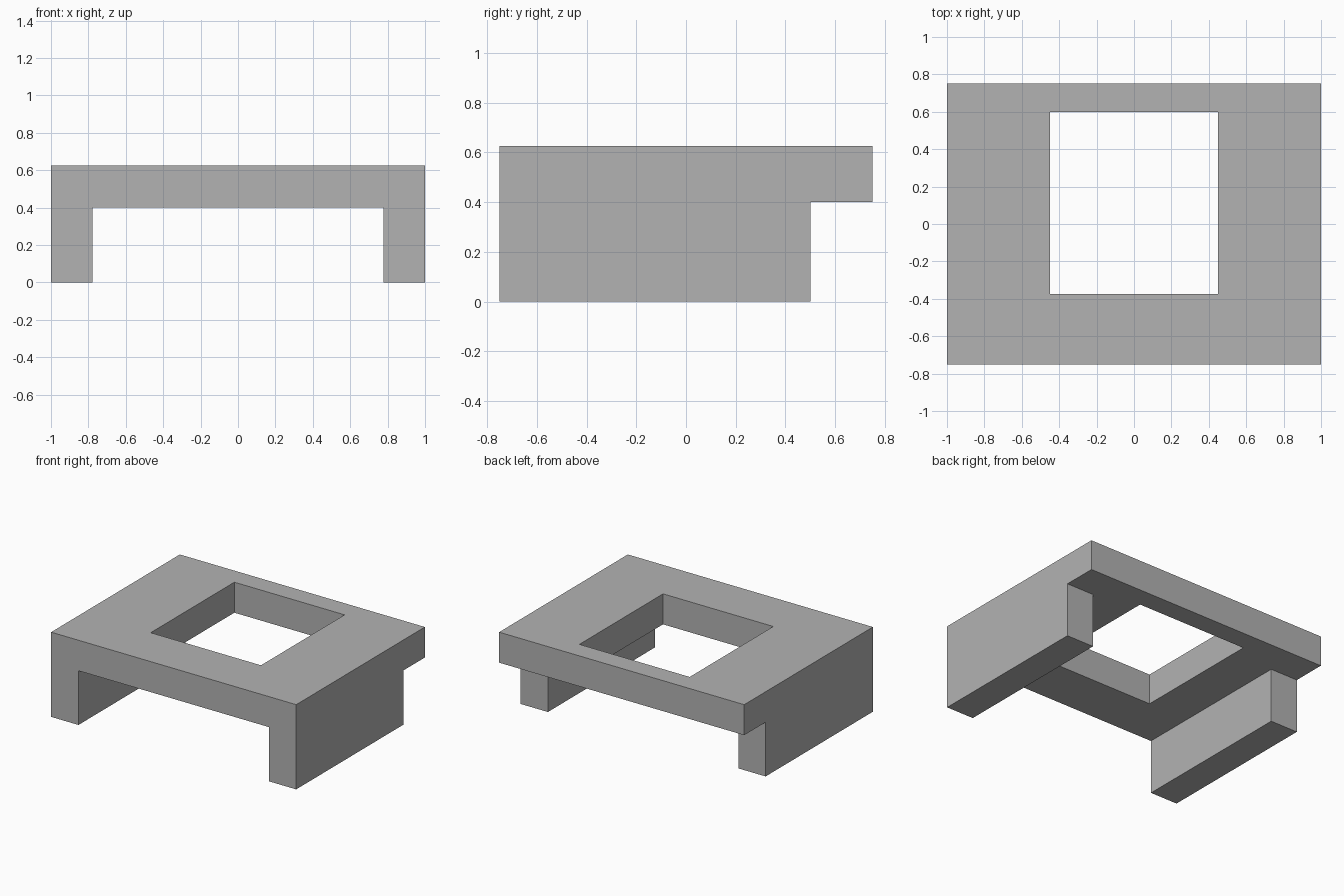
import bpy
import bmesh

cube = bpy.data.objects.get("Cube")
if cube:
    bpy.data.objects.remove(cube, do_unlink=True)

WIDTH, DEPTH, HEIGHT = 1.0, 0.75, 0.625   # half width, half depth, full height
LEG_INNER, LEG_BACK, SLAB_BOTTOM = 0.777, 0.5, 0.4
OUT = 1.2                                 # cutters overshoot the body


def material(name, colour):
    mat = bpy.data.materials.new(name)
    mat.use_nodes = True
    mat.diffuse_color = colour
    mat.node_tree.nodes["Principled BSDF"].inputs["Base Color"].default_value = colour
    return mat


def prism(name, outline, bottom, top):
    """Extrude a plan outline upwards into a closed solid."""
    bm = bmesh.new()
    base = bm.faces.new([bm.verts.new((x, y, bottom)) for x, y in outline])
    side = bmesh.ops.extrude_face_region(bm, geom=[base])["geom"]
    moved = [v for v in side if isinstance(v, bmesh.types.BMVert)]
    bmesh.ops.translate(bm, verts=moved, vec=(0, 0, top - bottom))
    bmesh.ops.recalc_face_normals(bm, faces=bm.faces)
    mesh = bpy.data.meshes.new(name)
    bm.to_mesh(mesh)
    bm.free()
    obj = bpy.data.objects.new(name, mesh)
    bpy.context.collection.objects.link(obj)
    return obj


def rectangle(x, front, back):
    return [(-x, front), (x, front), (x, back), (-x, back)]


def carve(body, cutter):
    """Subtract the cutter from the body, then discard it."""
    cutter.hide_render = True
    mod = body.modifiers.new("carve", "BOOLEAN")
    mod.operation = "DIFFERENCE"
    mod.solver = "EXACT"
    mod.object = cutter
    bpy.context.view_layer.objects.active = body
    bpy.ops.object.modifier_apply(modifier=mod.name)
    bpy.data.objects.remove(cutter, do_unlink=True)


# Solid block for the slab and both side legs
frame = prism("table_frame", rectangle(WIDTH, -DEPTH, DEPTH), 0, HEIGHT)
frame.data.materials.append(material("plain grey", (0.45, 0.45, 0.45, 1)))

# T-shaped space below: between the legs and behind them
undercut = [(-LEG_INNER, -OUT), (LEG_INNER, -OUT), (LEG_INNER, LEG_BACK), (OUT, LEG_BACK),
            (OUT, OUT), (-OUT, OUT), (-OUT, LEG_BACK), (-LEG_INNER, LEG_BACK)]
carve(frame, prism("undercut", undercut, -0.5, SLAB_BOTTOM))

# Rectangular opening through the slab
carve(frame, prism("opening", rectangle(0.45, -0.375, 0.6), -0.5, OUT))
